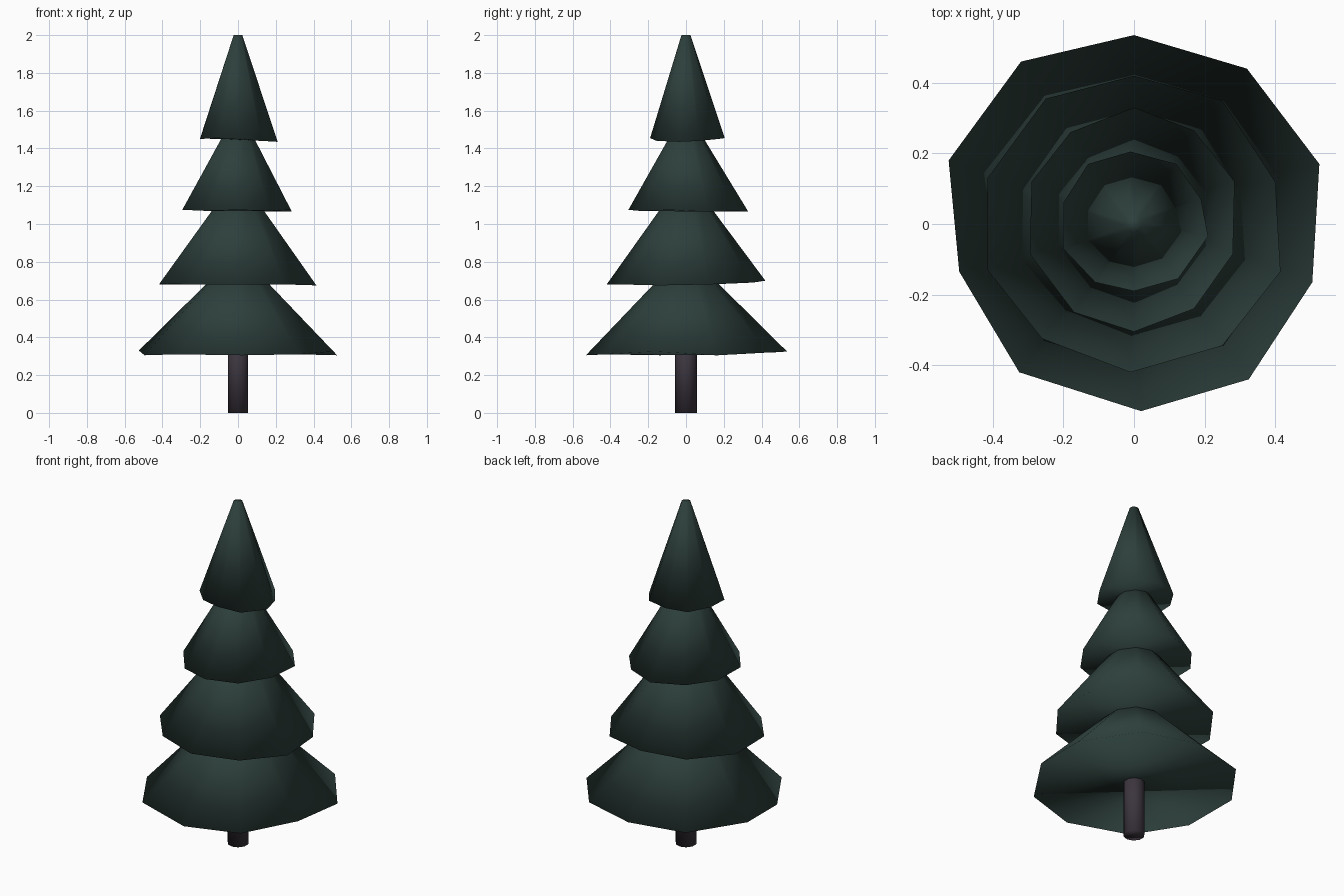
import bpy, bmesh
from math import cos, sin, radians

if "Cube" in bpy.data.objects:
    bpy.data.objects.remove(bpy.data.objects["Cube"])


def material(name, rgb):
    m = bpy.data.materials.new(name)
    m.diffuse_color = (*rgb, 1)
    m.use_nodes = True
    m.node_tree.nodes["Principled BSDF"].inputs["Base Color"].default_value = m.diffuse_color
    return m


green = material("needles", (0.026, 0.05, 0.044))
bark = material("bark", (0.045, 0.035, 0.048))


def solid(name, rings, mat):
    """Closed solid lofted through rings of points, bottom to top."""
    bm = bmesh.new()
    loops = [[bm.verts.new(p) for p in ring] for ring in rings]
    n = len(loops[0])
    for a, b in zip(loops, loops[1:]):
        for i in range(n):
            j = (i + 1) % n
            bm.faces.new((a[i], a[j], b[j], b[i]))
    bm.faces.new(loops[0][::-1])
    bm.faces.new(loops[-1])
    for f in bm.faces:
        f.smooth = True
    me = bpy.data.meshes.new(name)
    bm.to_mesh(me)
    bm.free()
    me.materials.append(mat)
    ob = bpy.data.objects.new(name, me)
    bpy.context.collection.objects.link(ob)
    return ob


def ring(radius, z, n=10):
    return [(radius * cos(radians(90 + 360 * i / n)),
             radius * sin(radians(90 + 360 * i / n)), z) for i in range(n)]


# Branch tiers: uneven rim (x, y going round from the back), rim height, top radius, top height
tiers = [
    ("bottom_tier", [(0, .535), (-.32, .46), (-.525, .18), (-.495, -.135), (-.325, -.42),
                     (.02, -.53), (.325, -.44), (.505, -.165), (.525, .17), (.32, .44)],
     [.325, .32, .33, .305, .31, .305, .31, .325, .305, .32], .11, .745),
    ("lower_tier", [(0, .42), (-.25, .355), (-.415, .13), (-.415, -.13), (-.26, -.325),
                    (-.01, -.42), (.25, -.345), (.415, -.135), (.4, .12), (.25, .35)],
     [.70, .69, .68, .685, .68, .68, .68, .675, .68, .69], .10, 1.13),
    ("upper_tier", [(0, .33), (-.18, .26), (-.29, .12), (-.295, -.085), (-.17, -.25),
                    (0, -.305), (.17, -.24), (.28, -.085), (.285, .12), (.17, .265)],
     [1.065, 1.07, 1.075, 1.075, 1.07, 1.075, 1.07, 1.075, 1.065, 1.07], .065, 1.50),
    ("top_tier", [(-.01, .205), (-.13, .17), (-.2, .06), (-.2, -.07), (-.11, -.165),
                  (0, -.19), (.125, -.155), (.21, -.035), (.19, .07), (.12, .17)],
     [1.455, 1.45, 1.455, 1.45, 1.455, 1.455, 1.44, 1.435, 1.44, 1.45], .024, 2.0),
]
for name, rim, heights, top_r, top_z in tiers:
    base = [(x, y, z) for (x, y), z in zip(rim, heights)]
    solid(name, [base, ring(top_r, top_z)], green)

# Trunk
solid("trunk", [ring(.057, 0), ring(.057, .45)], bark)
